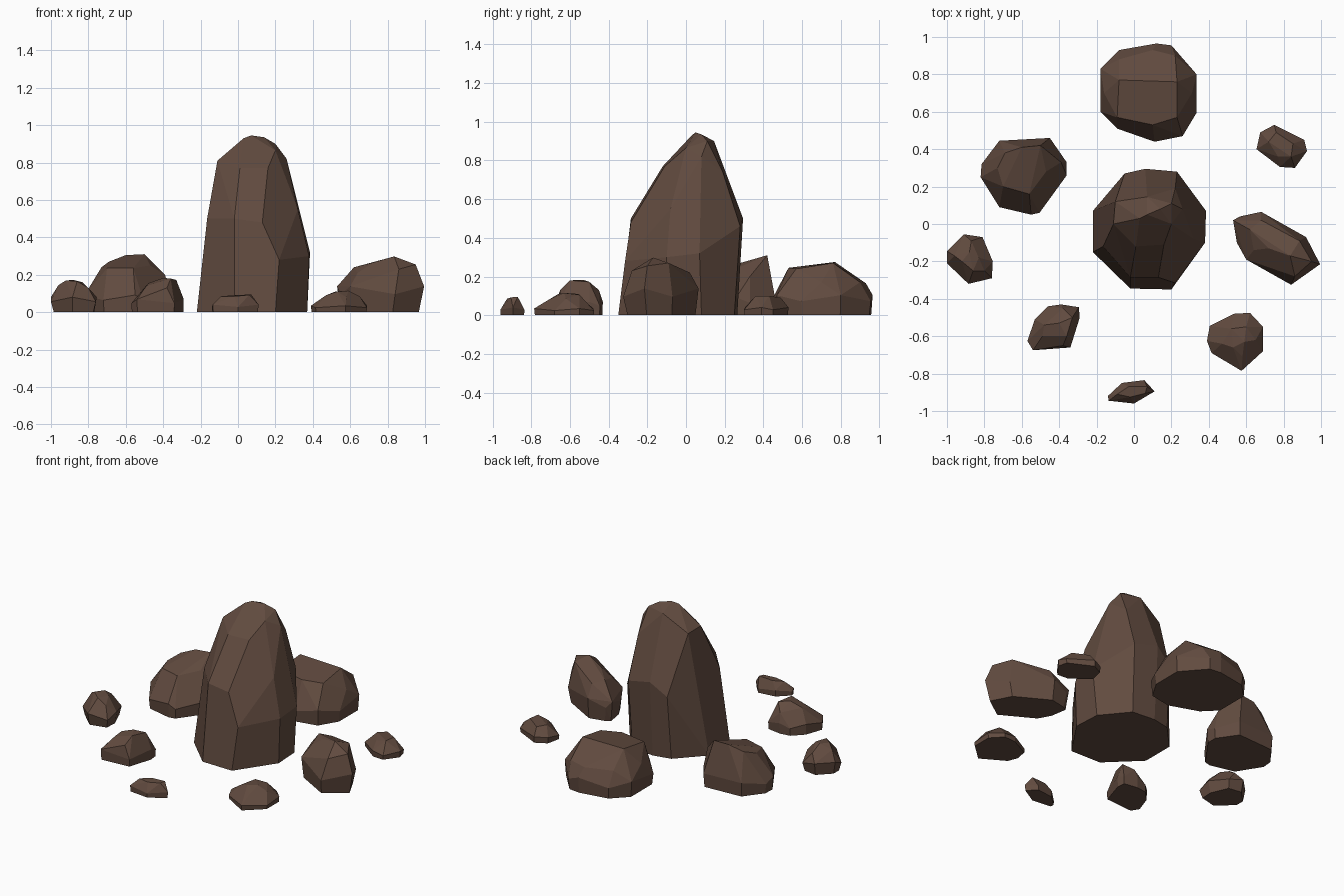
import bpy, bmesh, math

stone = bpy.data.materials.new("brown_stone")
stone.diffuse_color = (0.12, 0.07, 0.05, 1)


def hull_rock(name, points, merge_angle=9):
    """Faceted rock: convex hull whose nearly flat neighbours are merged."""
    bm = bmesh.new()
    for p in points:
        bm.verts.new(p)
    out = bmesh.ops.convex_hull(bm, input=bm.verts[:])
    junk = {g for g in out["geom_interior"] + out["geom_unused"]
            if isinstance(g, bmesh.types.BMVert)}
    bmesh.ops.delete(bm, geom=list(junk), context='VERTS')
    bmesh.ops.dissolve_limit(bm, angle_limit=math.radians(merge_angle),
                             verts=bm.verts[:], edges=bm.edges[:])
    bmesh.ops.recalc_face_normals(bm, faces=bm.faces[:])
    me = bpy.data.meshes.new(name)
    bm.to_mesh(me)
    bm.free()
    me.materials.append(stone)
    ob = bpy.data.objects.new(name, me)
    bpy.context.collection.objects.link(ob)


def boulder(name, outline, waist, base, crown):
    """Footprint seen from above, at alternating waist heights; shrunk base; crown points."""
    cx = sum(p[0] for p in outline) / len(outline)
    cy = sum(p[1] for p in outline) / len(outline)
    pts = list(crown)
    for i, (x, y) in enumerate(outline):
        pts.append((x, y, waist * (0.8 if i % 2 else 1.15)))
        pts.append((cx + (x - cx) * base, cy + (y - cy) * base, 0))
    hull_rock(name, pts)


# Tall central rock: rings of points from the ground to the tip
foot = [(.20, -.35), (-.02, -.345), (-.22, -.15), (-.22, .07), (-.06, .24),
        (.06, .265), (.22, .25), (.36, .08), (.37, -.10)]
hull_rock("central_rock", [(x, y, 0) for x, y in foot] + [
    (.385, .07, .32), (.38, -.10, .30), (.22, -.315, .28),
    (-.02, -.285, .50), (.13, -.285, .48), (-.165, -.12, .50), (-.165, .09, .50),
    (-.05, .27, .42), (.06, .295, .50), (.23, .28, .46), (.32, -.08, .55),
    (.01, -.12, .77), (.16, -.11, .77), (-.11, .0, .81), (-.10, .12, .80),
    (.26, .08, .82), (.22, .19, .74), (.05, .22, .73),
    (.20, .0, .865), (.20, .11, .90), (.07, .145, .90),
    (.03, .03, .93), (.07, .05, .945), (.14, .08, .935)])

# Large boulder behind
boulder("back_boulder",
        [(.12, .965), (.20, .955), (.335, .80), (.335, .595), (.26, .47), (.11, .44),
         (-.09, .51), (-.18, .60), (-.18, .83), (-.08, .93)], .09, .97,
        [(-.09, .57, .25), (.10, .53, .245), (.23, .57, .24), (.23, .76, .27),
         (.10, .76, .285), (-.08, .77, .275), (.10, .93, .165), (.22, .90, .17),
         (-.08, .88, .17), (.31, .70, .17), (-.16, .70, .17)])

# Boulder at back left, top rising to the rear
boulder("left_boulder",
        [(-.45, .46), (-.36, .33), (-.36, .26), (-.505, .06), (-.55, .05), (-.72, .09),
         (-.82, .25), (-.815, .32), (-.72, .445)], .08, .97,
        [(-.60, .41, .305), (-.50, .42, .31), (-.47, .28, .25), (-.39, .33, .20),
         (-.56, .16, .235), (-.70, .20, .235), (-.73, .30, .24), (-.69, .38, .27)])

# Long boulder at right
boulder("right_boulder",
        [(.68, .065), (.92, -.07), (.995, -.215), (.84, -.325), (.60, -.19),
         (.55, -.10), (.53, .02), (.565, .04)], .12, .90,
        [(.62, -.03, .24), (.68, .02, .22), (.72, -.13, .265), (.835, -.17, .298),
         (.885, -.09, .27), (.95, -.20, .255), (.86, -.28, .23), (.64, -.14, .21)])

# Small stones scattered around
boulder("back_right_stone",
        [(.75, .53), (.91, .45), (.925, .39), (.86, .30), (.78, .305), (.655, .40),
         (.675, .49)], .035, .97,
        [(.72, .44, .095), (.76, .49, .09), (.85, .43, .10), (.84, .36, .10),
         (.77, .36, .085)])

boulder("front_right_stone",
        [(.535, -.48), (.62, -.475), (.69, -.55), (.69, -.68), (.575, -.785),
         (.415, -.69), (.39, -.625), (.405, -.545)], .03, .98,
        [(.52, -.56, .11), (.60, -.55, .105), (.59, -.63, .115), (.53, -.66, .11),
         (.47, -.64, .09), (.58, -.71, .08), (.65, -.62, .085)])

boulder("front_left_stone",
        [(-.39, -.43), (-.295, -.445), (-.29, -.50), (-.34, -.66), (-.54, -.675),
         (-.57, -.625), (-.53, -.51), (-.46, -.44)], .06, .98,
        [(-.48, -.54, .155), (-.40, -.53, .183), (-.33, -.50, .172), (-.36, -.60, .18),
         (-.49, -.60, .14), (-.38, -.65, .13), (-.38, -.45, .13)])

boulder("far_left_stone",
        [(-.91, -.055), (-.81, -.07), (-.755, -.20), (-.76, -.29), (-.885, -.32),
         (-1, -.21), (-1, -.145)], .07, .88,
        [(-.92, -.20, .17), (-.88, -.15, .172), (-.83, -.18, .16), (-.86, -.25, .165),
         (-.96, -.17, .145), (-.87, -.09, .13), (-.80, -.25, .13)])

boulder("front_stone",
        [(-.065, -.85), (.055, -.835), (.11, -.895), (0, -.96), (-.135, -.945),
         (-.14, -.92)], .035, .97,
        [(-.09, -.91, .085), (-.03, -.87, .09), (.07, -.87, .095), (.06, -.905, .092),
         (-.02, -.925, .085)])
